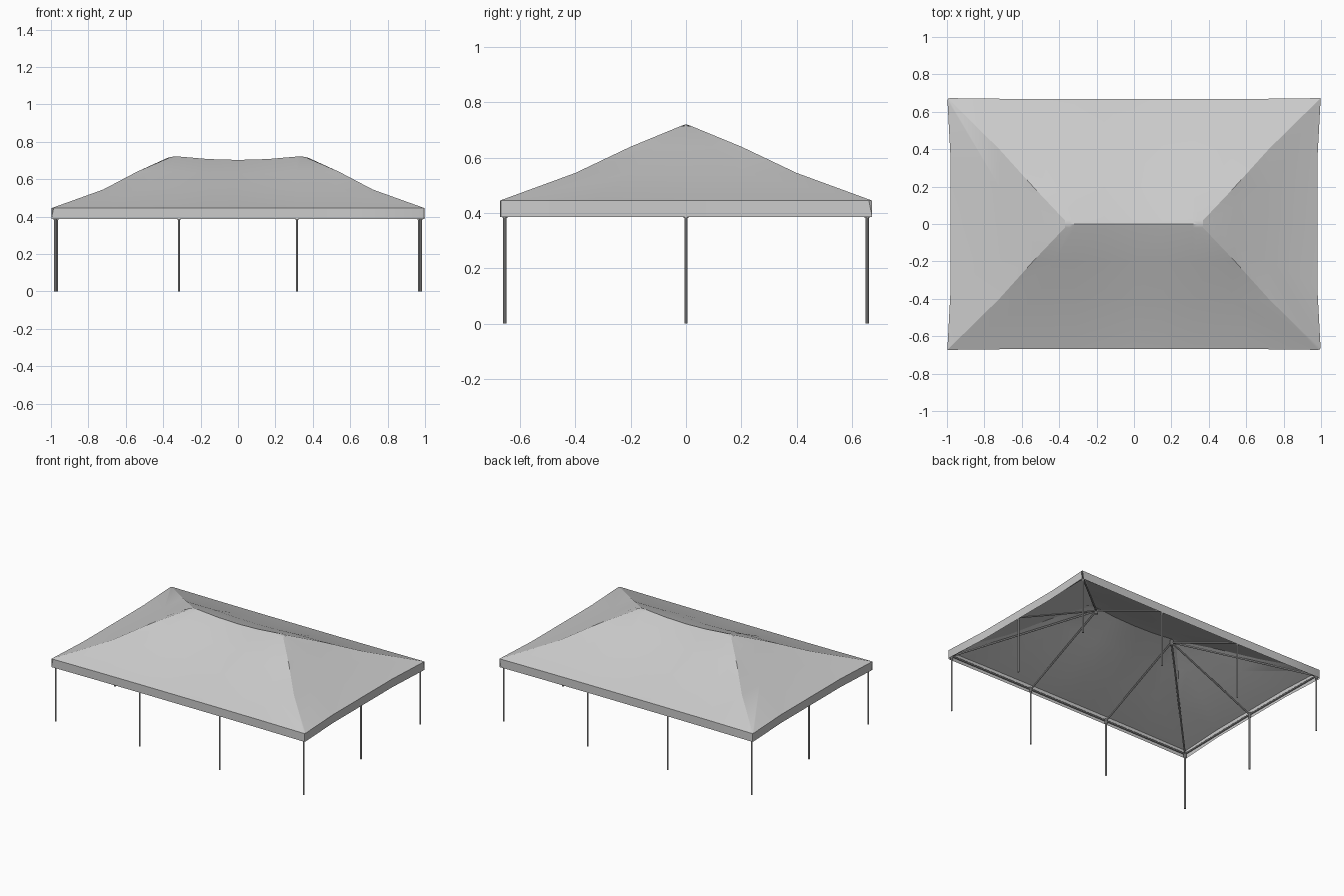
import bpy, bmesh
from mathutils import Vector

cube = bpy.data.objects.get("Cube")
if cube:
    bpy.data.objects.remove(cube)


def material(name, value):
    m = bpy.data.materials.new(name)
    m.use_nodes = True
    col = (value, value, value, 1)
    m.diffuse_color = col
    m.node_tree.nodes["Principled BSDF"].inputs["Base Color"].default_value = col
    return m


FABRIC = material("canopy grey", 0.6)
METAL = material("pole grey", 0.5)


def finish(name, bm, mat, angle=0.6):
    me = bpy.data.meshes.new(name)
    bm.to_mesh(me)
    bm.free()
    me.materials.append(mat)
    ob = bpy.data.objects.new(name, me)
    bpy.context.collection.objects.link(ob)
    bpy.ops.object.select_all(action="DESELECT")
    ob.select_set(True)
    bpy.context.view_layer.objects.active = ob
    bpy.ops.object.shade_smooth_by_angle(angle=angle)
    return ob


def tube(name, a, b, radius, sides=10):
    a, b = Vector(a), Vector(b)
    bm = bmesh.new()
    bmesh.ops.create_cone(bm, cap_ends=True, segments=sides, radius1=radius,
                          radius2=radius, depth=(b - a).length)
    turn = (b - a).to_track_quat("Z", "Y").to_matrix().to_4x4()
    bmesh.ops.transform(bm, matrix=turn, verts=bm.verts)
    bmesh.ops.translate(bm, vec=(a + b) / 2, verts=bm.verts)
    return finish(name, bm, METAL)


# Canopy: hip line from eave corner up to the peak
HIP = [(0.998, 0.673, 0.445), (0.72, 0.40, 0.545), (0.54, 0.20, 0.64), (0.37, 0.02, 0.714)]
SAG = [0, 0.006, 0.012, 0.018]
BAY = 0.315
EAVE, HEM = 0.445, 0.386


def long_row(x, y, z, sag, side, bow=0.0):
    mid = (x + BAY) / 2
    xs = [-x, -mid, -BAY, -BAY / 2, 0, BAY / 2, BAY, mid, x]
    row = []
    for px in xs:
        drop = sag * max(0, 1 - (px / BAY) ** 2)
        inset = bow * min(1, 2 * (1 - abs(px) / x))
        row.append((px, side * (y - inset), z - drop))
    return row


def short_row(x, y, z, side, bow=0.0):
    return [(side * (x - bow * min(1, 2 * (1 - abs(t)))), t * y, z)
            for t in (-1, -0.5, 0, 0.5, 1)]


bm = bmesh.new()


def skin(rows):
    grid = [[bm.verts.new(p) for p in row] for row in rows]
    for low, high in zip(grid, grid[1:]):
        for i in range(len(low) - 1):
            bm.faces.new((low[i], low[i + 1], high[i + 1], high[i]))


ridge = long_row(0.37, 0, 0.717, 0.018, 1)
ridge = [(x, y, z + (0.004 if abs(x) < 0.36 else 0)) for x, y, z in ridge]
for side in (-1, 1):
    rows = [long_row(*p, s, side, 0.006 if i == 0 else 0)
            for i, (p, s) in enumerate(zip(HIP, SAG))]
    hem = [(x, y, HEM) for x, y, z in rows[0]]
    skin([hem] + rows + [ridge])
    rows = [short_row(*p, side, 0.018 if i == 0 else 0) for i, p in enumerate(HIP)]
    rows[-1][2] = (side * 0.37, 0, 0.717)
    hem = [(x, y, HEM) for x, y, z in rows[0]]
    skin([hem] + rows)
bmesh.ops.remove_doubles(bm, verts=bm.verts, dist=0.0005)

# Soften the four vertical corners of the valance
corners = [e for e in bm.edges
           if all(abs(v.co.x) > 0.99 and abs(v.co.y) > 0.66 for v in e.verts)]
bmesh.ops.bevel(bm, geom=corners, offset=0.012, segments=2, profile=0.5, affect="EDGES")
bmesh.ops.recalc_face_normals(bm, faces=bm.faces)
finish("canopy", bm, FABRIC, 0.5)

# Frame: posts, rafters and eave rails
PX, PY, RAIL = 0.977, 0.655, 0.405
feet = {"corner": [(x, y) for x in (-PX, PX) for y in (-PY, PY)],
        "long_side": [(x, y) for x in (-BAY, BAY) for y in (-PY, PY)],
        "short_side": [(x, 0) for x in (-0.969, 0.969)]}
for kind, spots in feet.items():
    for x, y in spots:
        tube(kind + "_post", (x, y, 0), (x, y, RAIL), 0.006)
        tube(kind + "_fitting", (x, y, 0.383), (x, y, 0.418), 0.009)
        peak = (BAY if x > 0 else -BAY, 0, 0.697)
        tube(kind + "_rafter", (x, y, RAIL), peak, 0.006)
for s in (-1, 1):
    tube("long_eave_rail", (-PX, s * PY, RAIL), (PX, s * PY, RAIL), 0.006)
    for t in (-1, 1):
        tube("short_eave_rail", (s * PX, t * PY, RAIL), (s * 0.969, 0, RAIL), 0.006)
    tube("peak_hub", (s * BAY, 0, 0.675), (s * BAY, 0, 0.71), 0.012)
